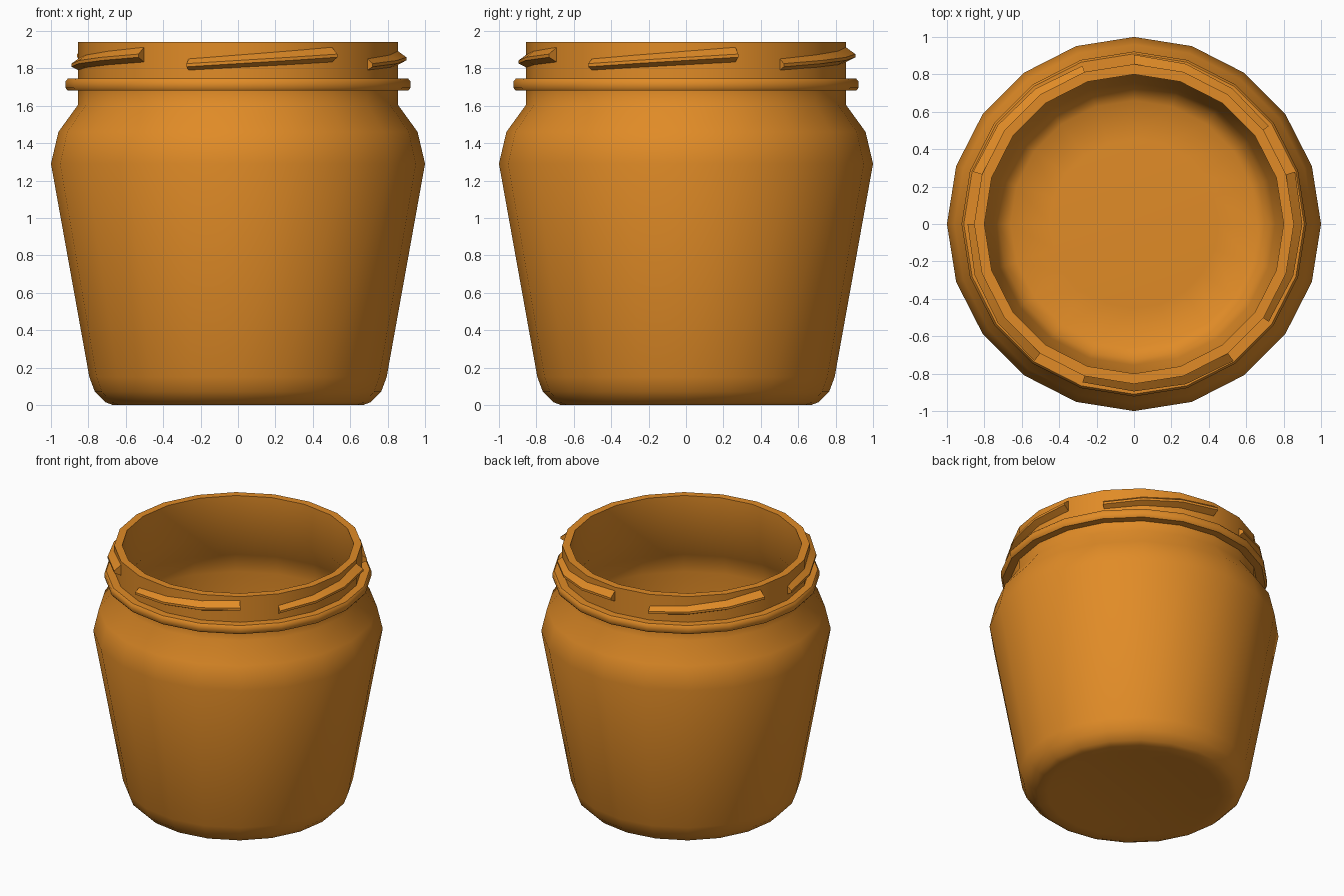
import bpy, bmesh
from math import cos, sin, radians

if "Cube" in bpy.data.objects:
    bpy.data.objects.remove(bpy.data.objects["Cube"])

SIDES = 20
STEP = 360 / SIDES

mat = bpy.data.materials.new("amber")
mat.diffuse_color = (0.75, 0.26, 0.02, 1)
mat.use_nodes = True
mat.node_tree.nodes["Principled BSDF"].inputs["Base Color"].default_value = mat.diffuse_color


def ring_point(r, z, deg):
    a = radians(deg)
    return (r * cos(a), r * sin(a), z)


def finish(name, bm, angle):
    bmesh.ops.recalc_face_normals(bm, faces=bm.faces)
    me = bpy.data.meshes.new(name)
    bm.to_mesh(me)
    bm.free()
    ob = bpy.data.objects.new(name, me)
    bpy.context.collection.objects.link(ob)
    me.materials.append(mat)
    bpy.ops.object.select_all(action='DESELECT')
    ob.select_set(True)
    bpy.context.view_layer.objects.active = ob
    bpy.ops.object.shade_smooth_by_angle(angle=radians(angle))
    return ob


def lathe(name, profile, angle):
    """Turn a profile around z; points with radius 0 become poles."""
    bm = bmesh.new()
    rings = []
    for r, z in profile:
        if r == 0:
            rings.append([bm.verts.new((0, 0, z))] * SIDES)
        else:
            rings.append([bm.verts.new(ring_point(r, z, i * STEP)) for i in range(SIDES)])
    for a, b in zip(rings, rings[1:]):
        for i in range(SIDES):
            j = (i + 1) % SIDES
            bm.faces.new(list(dict.fromkeys((a[i], a[j], b[j], b[i]))))
    return finish(name, bm, angle)


# Jar: underside, outer wall, neck with bead, rim, then inner wall and floor
outer = [(0, 0.02), (0.48, 0.02), (0.60, 0.0), (0.67, 0.0), (0.71, 0.015),
         (0.765, 0.07), (0.795, 0.15), (1.0, 1.29), (0.96, 1.46), (0.855, 1.605)]
bead = [(0.855, 1.68), (0.91, 1.68), (0.922, 1.695), (0.922, 1.73),
        (0.91, 1.745), (0.855, 1.745)]
inner = [(0.855, 1.94), (0.80, 1.94), (0.80, 1.62), (0.91, 1.44), (0.95, 1.29),
         (0.755, 0.17), (0.725, 0.10), (0.66, 0.05), (0.45, 0.06), (0, 0.06)]
lathe("jar_body", outer + bead + inner, 50)

# Screw threads: five short slanted ridges, three wall segments each
section = [(0.84, 0.045), (0.895, 0.005), (0.895, -0.012), (0.84, -0.04)]
bm = bmesh.new()
for k in range(5):
    loops = []
    for s in range(4):
        z0 = 1.82 + 0.017 * s
        deg = -108 + 72 * k + s * STEP
        loops.append([bm.verts.new(ring_point(r + 0.005 * s - 0.005, z0 + dz, deg))
                      for r, dz in section])
    for a, b in zip(loops, loops[1:]):
        for i in range(4):
            j = (i + 1) % 4
            bm.faces.new((a[i], a[j], b[j], b[i]))
    bm.faces.new(loops[0])
    bm.faces.new(loops[-1])
finish("screw_threads", bm, 50)
